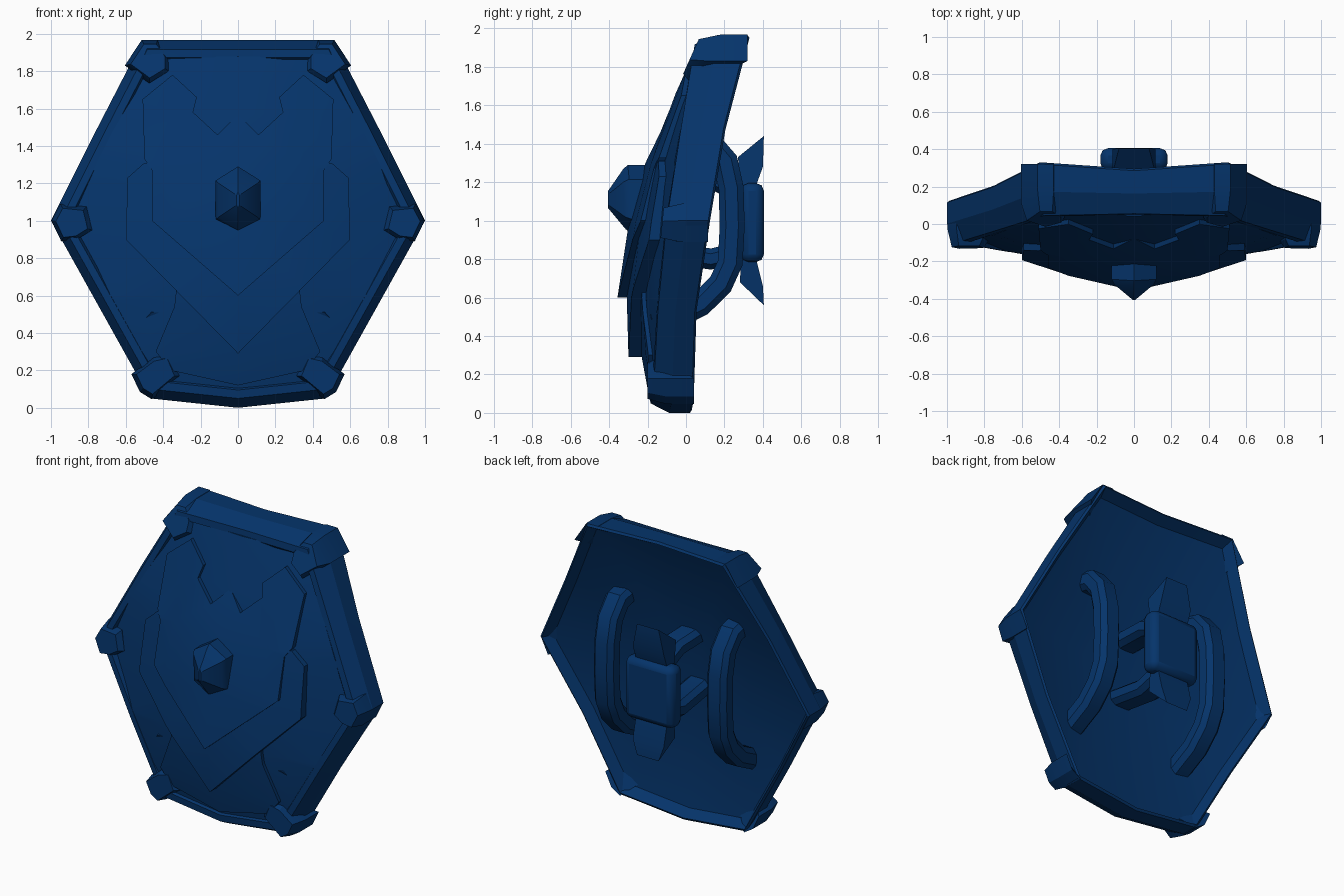
import bpy, bmesh
from mathutils import Vector

if "Cube" in bpy.data.objects:
    bpy.data.objects.remove(bpy.data.objects["Cube"])

blue = bpy.data.materials.new("deep_blue")
blue.diffuse_color = (0.0015, 0.034, 0.145, 1)
blue.use_nodes = True
blue.node_tree.nodes["Principled BSDF"].inputs["Base Color"].default_value = blue.diffuse_color


def finish(name, bm, angle=0.5, bevel=0):
    bmesh.ops.recalc_face_normals(bm, faces=bm.faces)
    me = bpy.data.meshes.new(name)
    bm.to_mesh(me)
    bm.free()
    ob = bpy.data.objects.new(name, me)
    bpy.context.collection.objects.link(ob)
    me.materials.append(blue)
    if bevel:
        m = ob.modifiers.new("bevel", "BEVEL")
        m.width, m.segments, m.angle_limit = bevel, 2, 0.6
    bpy.ops.object.select_all(action="DESELECT")
    ob.select_set(True)
    bpy.context.view_layer.objects.active = ob
    bpy.ops.object.shade_smooth_by_angle(angle=angle)
    return ob


def lerp_table(t, table):
    for (a, va), (b, vb) in zip(table, table[1:]):
        if t <= b:
            return va + (vb - va) * (t - a) / (b - a)
    return table[-1][1]


RIDGE = [(0, -0.155), (0.3, -0.21), (0.6, -0.235), (1.0, -0.22),
         (1.3, -0.17), (1.57, -0.08), (2.0, 0.09)]


def surf(x, z):
    """Front face of the shield: bent ridge falling away to the sides."""
    x = abs(x)
    side = 0.1 * min(x, 0.35) + 0.23 * max(x - 0.35, 0)
    return lerp_table(z, RIDGE) + side * (1 - 0.5 * abs(z - 1))


def mirrored(half):
    """Half outline from bottom centre to top centre -> full loop."""
    return half + [(-p[0],) + tuple(p[1:]) for p in reversed(half) if p[0] > 0]


def loft(name, rings, caps=(None, None), **kw):
    """Skin closed rings; each end is an n-gon or a fan to a point."""
    bm = bmesh.new()
    vs = [[bm.verts.new(p) for p in r] for r in rings]
    n = len(vs[0])
    for a, b in zip(vs, vs[1:]):
        for i in range(n):
            j = (i + 1) % n
            bm.faces.new((a[i], a[j], b[j], b[i]))
    for ring, c in ((vs[0], caps[0]), (vs[-1], caps[1])):
        if c is None:
            bm.faces.new(ring)
        else:
            v = bm.verts.new(c)
            for i in range(n):
                bm.faces.new((ring[i], ring[(i + 1) % n], v))
    return finish(name, bm, **kw)


def plate(name, half, thick, **kw):
    """Plate with the given outline lying on the shield surface."""
    bm = bmesh.new()
    bm.faces.new([bm.verts.new((x, 0, z)) for x, z in mirrored(half)])
    cuts = [((x, 0, 0), (1, 0, 0)) for x in (-0.35, 0, 0.35)]
    cuts += [((0, 0, z), (0, 0, 1)) for z, _ in RIDGE[1:-1]]
    for co, no in cuts:
        bmesh.ops.bisect_plane(bm, geom=bm.verts[:] + bm.edges[:] + bm.faces[:],
                               plane_co=co, plane_no=no, dist=1e-5)
    back = bm.verts[:]
    ext = bmesh.ops.extrude_face_region(bm, geom=bm.faces[:], use_keep_orig=True)
    front = [g for g in ext["geom"] if isinstance(g, bmesh.types.BMVert)]
    for v in back:
        v.co.y = surf(v.co.x, v.co.z) + 0.025
    for v in front:
        v.co.y = surf(v.co.x, v.co.z) - thick(v.co.x, v.co.z)
    bmesh.ops.triangulate(bm, faces=bm.faces[:])
    return finish(name, bm, **kw)


def sweep(name, x, path, w, t):
    """Chamfered bar following a path in the y-z plane."""
    sec = [(1, .5), (.6, 1), (-.6, 1), (-1, .5), (-1, -.5), (-.6, -1), (.6, -1), (1, -.5)]
    rings = []
    for i, (y, z) in enumerate(path):
        a, b = path[max(i - 1, 0)], path[min(i + 1, len(path) - 1)]
        d = Vector((b[0] - a[0], b[1] - a[1])).normalized()
        rings.append([(x + u * w / 2, y - d.y * v * t / 2, z + d.x * v * t / 2)
                      for u, v in sec])
    return loft(name, rings)


# Rim and hollow back: x, z, front y, back y around the hexagon
HEX = mirrored([(0, 0.0, -0.185, 0.03), (0.47, 0.05, -0.17, 0.04),
                (0.735, 0.525, -0.145, 0.055), (1.0, 1.0, -0.10, 0.125),
                (0.76, 1.48, -0.03, 0.205), (0.51, 1.965, 0.045, 0.33),
                (0, 1.965, 0.055, 0.295)])


def rim_ring(inset, yfun):
    s = 1 - inset
    return [(x * s, yfun(x * s, 1 + (z - 1) * s, f, b), 1 + (z - 1) * s)
            for x, z, f, b in HEX]


loft("rim_and_back", [
    rim_ring(0.055, lambda x, z, f, b: b - 0.07),
    rim_ring(0.015, lambda x, z, f, b: b),
    rim_ring(0.0, lambda x, z, f, b: b - 0.01),
    rim_ring(0.0, lambda x, z, f, b: f + 0.45 * (b - f)),
    rim_ring(0.05, lambda x, z, f, b: f),
    rim_ring(0.095, lambda x, z, f, b: f - 0.005),
    rim_ring(0.12, lambda x, z, f, b: surf(x, z) + 0.03),
], caps=((0, -0.14, 1.0), (0, -0.185, 1.0)), angle=0.25)

# Front panel and raised stacked plates
plate("front_panel", [(x * 0.91, 1 + (z - 1) * 0.91) for x, z, _, _ in HEX[:7]],
      lambda x, z: 0.0)
plate("lower_plate", [(0, 0.12), (0.36, 0.2), (0.44, 0.3), (0.34, 0.54), (0.3, 0.9), (0, 0.9)],
      lambda x, z: 0.022)
plate("outer_crest", [(0, 0.29), (0.6, 0.9), (0.59, 1.23), (0.5, 1.31), (0.4, 1.3), (0, 1.25)],
      lambda x, z: 0.04 + 0.055 * (1.2 - z))
# its top centre sinks flush into the panel
plate("inner_crest", [(0, 0.6), (0.46, 1.0), (0.46, 1.27), (0.5, 1.33), (0.51, 1.65),
                      (0.35, 1.78), (0.22, 1.66), (0.24, 1.58), (0.11, 1.46), (0, 1.57)],
      lambda x, z: -0.003 if abs(x) < 0.05 and z > 1.5
      else max(0.01 + 0.115 * (1.57 - z), 0.025))

# Central boss
HEXA = [(0, 0.18), (0.12, 0.105), (0.12, -0.105), (0, -0.18), (-0.12, -0.105), (-0.12, 0.105)]
ZB = 1.11


def boss_ring(s, y, sx=None):
    return [(u * (s if sx is None else sx), y(ZB + v * s), ZB + v * s) for u, v in HEXA]


loft("boss", [boss_ring(1, lambda z: surf(0, z)),
              boss_ring(1, lambda z: -0.285 - 0.1 * (z - ZB)),
              boss_ring(0.87, lambda z: -0.32 - 0.05 * (z - ZB)),
              boss_ring(0.25, lambda z: -0.405, 0.06)])

# Corner caps: the first three points are on the outer edge; last value tilts the face
CAPS = {
    "top": ([(0.43, 1.967), (0.515, 1.967), (0.605, 1.83), (0.475, 1.735), (0.37, 1.80), (0.37, 1.88)],
            0.03, 0.32, 0.45),
    "side": ([(0.95, 1.09), (0.998, 1.0), (0.945, 0.89), (0.86, 0.9), (0.78, 0.95), (0.81, 1.075)],
             -0.125, 0.115, 0.1),
    "bottom": ([(0.57, 0.18), (0.525, 0.085), (0.46, 0.045), (0.31, 0.17), (0.36, 0.29), (0.45, 0.27)],
               -0.2, 0.042, 0.0),
}
for name, (pts, yf, yb, tilt) in CAPS.items():
    cx = sum(p[0] for p in pts) / 6
    cz = sum(p[1] for p in pts) / 6
    for s, label in ((1, "right"), (-1, "left")):
        back = [(s * x, yb if i < 3 else yf + 0.1, z) for i, (x, z) in enumerate(pts)]
        mid = [(s * x, yf + (0.1 if i < 3 else 0.035) + tilt * (z - cz), z)
               for i, (x, z) in enumerate(pts)]
        top = [(s * (cx + (x - cx) * 0.78), yf + tilt * 0.78 * (z - cz),
                cz + (z - cz) * 0.78) for x, z in pts]
        loft(f"{name}_cap_{label}", [back, mid, top])

# Arm straps on the back
for s, label in ((1, "right"), (-1, "left")):
    sweep(f"arm_strap_{label}", s * 0.42,
          [(-0.04, 1.44), (0.13, 1.40), (0.205, 1.31), (0.235, 1.17), (0.24, 0.97),
           (0.23, 0.78), (0.18, 0.67), (0.08, 0.57), (-0.16, 0.45)], 0.145, 0.13)

# Central grip: body, flared end tabs and struts to the shield
bm = bmesh.new()
bmesh.ops.create_cube(bm, size=1)
for v in bm.verts:
    v.co = Vector((v.co.x * 0.36, 0.345 + v.co.y * 0.12, 0.99 + v.co.z * 0.41))
finish("grip_body", bm, bevel=0.04)
for name, prof in (("upper", [(0.405, 1.44), (0.4, 1.28), (0.36, 1.17), (0.29, 1.15), (0.27, 1.33)]),
                   ("lower", [(0.405, 0.56), (0.4, 0.66), (0.36, 0.82), (0.29, 0.84), (0.28, 0.68)])):
    loft(f"grip_tab_{name}", [[(s * (0.08 if i == 0 else 0.115), y, z)
                               for i, (y, z) in enumerate(prof)] for s in (-1, 1)])
sweep("upper_strut", 0, [(-0.17, 1.22), (0.15, 1.21), (0.33, 1.13)], 0.17, 0.11)
sweep("lower_strut", 0, [(-0.19, 0.85), (0.13, 0.80), (0.33, 0.85)], 0.17, 0.11)
